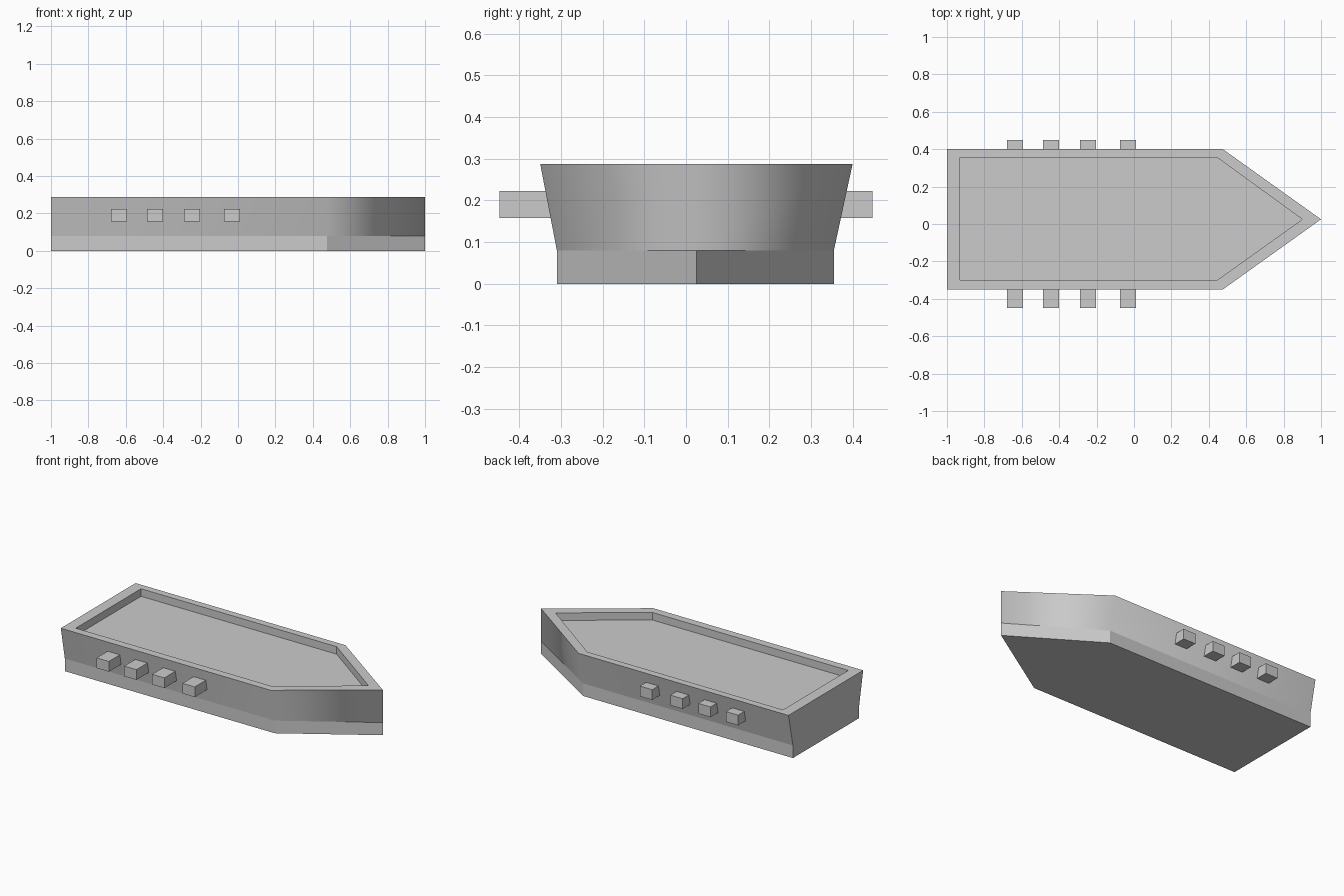
import bpy, bmesh

if "Cube" in bpy.data.objects:
    bpy.data.objects.remove(bpy.data.objects["Cube"])


def outline(y0, y1, stern=-1.0, shoulder=0.475, bow=1.0):
    # five-sided boat plan: stern corners, shoulders and pointed bow
    return [(stern, y0), (shoulder, y0), (bow, 0.025), (shoulder, y1), (stern, y1)]


def make_object(name, bm):
    bmesh.ops.recalc_face_normals(bm, faces=bm.faces)
    mesh = bpy.data.meshes.new(name)
    bm.to_mesh(mesh)
    bm.free()
    obj = bpy.data.objects.new(name, mesh)
    bpy.context.collection.objects.link(obj)
    return obj


# Hull: straight keel band, flared sides, flat rim and sunken deck
keel = outline(-0.31, 0.355)
rim = outline(-0.35, 0.40)
well = outline(-0.30, 0.355, -0.93, 0.445, 0.90)
sections = [(keel, 0.0), (keel, 0.08), (rim, 0.288), (well, 0.288), (well, 0.24)]

bm = bmesh.new()
rings = [[bm.verts.new((x, y, z)) for x, y in pts] for pts, z in sections]
bm.faces.new(rings[0][::-1])
bm.faces.new(rings[-1])
flared = []
for level, (a, b) in enumerate(zip(rings, rings[1:])):
    for i in range(5):
        j = (i + 1) % 5
        face = bm.faces.new((a[i], a[j], b[j], b[i]))
        if level == 1 and i < 4:
            flared.append(face)

# Smooth shading only runs around the flared sides and bow
for face in flared:
    face.smooth = True
for edge in bm.edges:
    edge.smooth = all(f in flared for f in edge.link_faces)
make_object("hull", bm)

# Gun ports: a row of four blocks on each side
for side, inner, label in ((-1, 0.30, "right"), (1, 0.35, "left")):
    for n, x in enumerate((-0.637, -0.443, -0.247, -0.033), 1):
        bm = bmesh.new()
        bmesh.ops.create_cube(bm, size=1)
        bmesh.ops.scale(bm, vec=(0.086, 0.448 - inner, 0.065), verts=bm.verts)
        bmesh.ops.translate(bm, vec=(x, side * (0.448 + inner) / 2, 0.19), verts=bm.verts)
        make_object(f"{label}_gun_{n}", bm)
